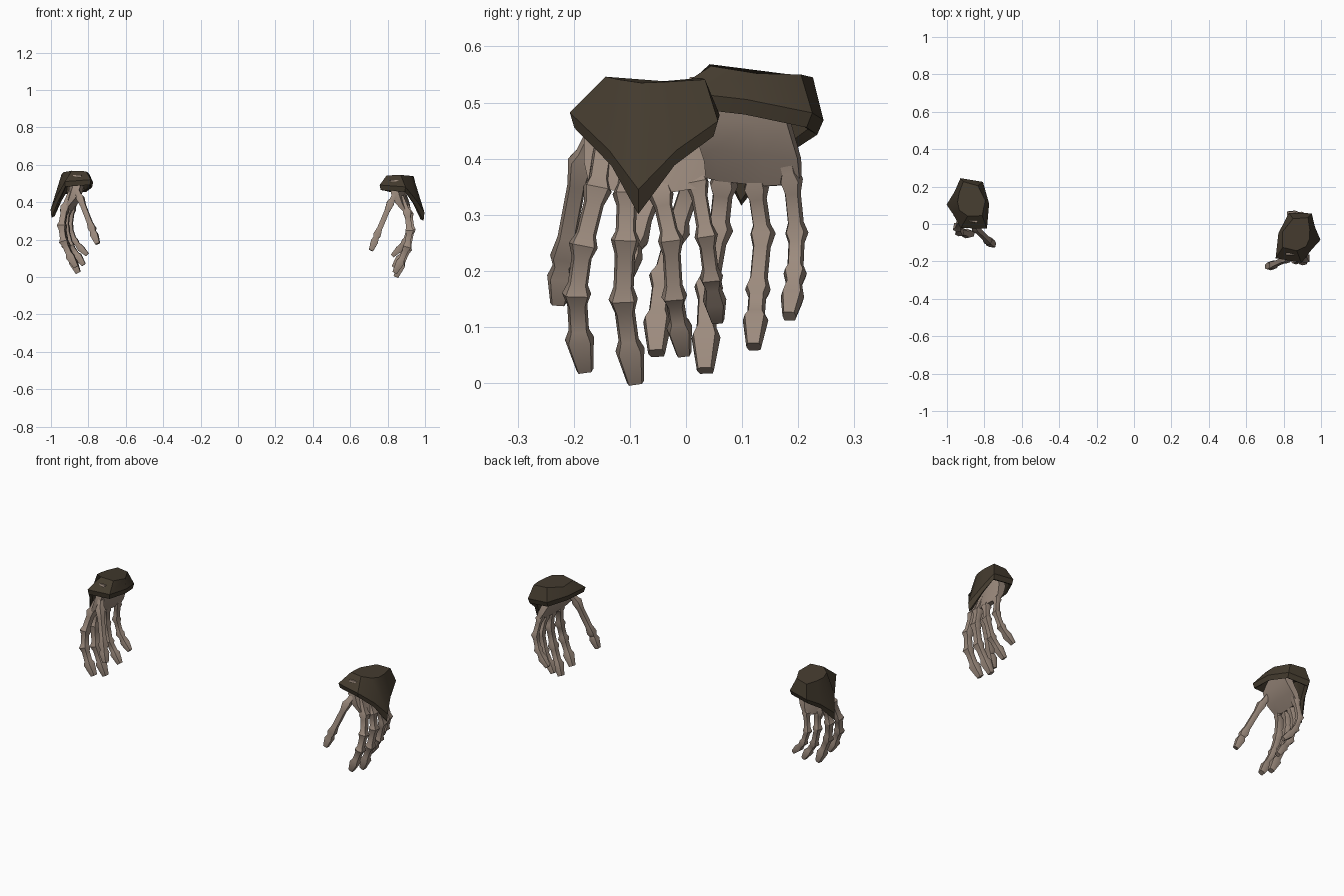
import bpy, bmesh, math
from mathutils import Vector, Matrix

if "Cube" in bpy.data.objects:
    bpy.data.objects.remove(bpy.data.objects["Cube"])


def material(name, rgb):
    m = bpy.data.materials.new(name)
    m.use_nodes = True
    m.diffuse_color = (*rgb, 1)
    m.node_tree.nodes["Principled BSDF"].inputs["Base Color"].default_value = (*rgb, 1)
    return m


BONE = material("dull_bone", (0.33, 0.255, 0.205))
LEATHER = material("dark_leather", (0.058, 0.044, 0.028))

# The right hand is the mirrored left hand, turned and shifted slightly
pivot = Vector((-0.9, -0.08, 0.45))
turn = Matrix.Rotation(-0.1, 4, 'X') @ Matrix.Rotation(-0.2, 4, 'Z')
mirrored = (Matrix.Translation(pivot + Vector((-0.006, 0.18, 0.016))) @ turn
            @ Matrix.Translation(-pivot) @ Matrix.Scale(-1, 4, (1, 0, 0)))
SIDES = {"left": Matrix.Identity(4), "right": mirrored}


def loft(part, rings, mat, angle):
    """Skin a list of equal rings, close both ends, and place it on both hands."""
    for side, place in SIDES.items():
        bm = bmesh.new()
        loops = [[bm.verts.new(place @ Vector(p)) for p in ring] for ring in rings]
        n = len(loops[0])
        for a, b in zip(loops, loops[1:]):
            for i in range(n):
                j = (i + 1) % n
                bm.faces.new((a[i], a[j], b[j], b[i]))
        bm.faces.new(loops[0])
        bm.faces.new(loops[-1])
        bmesh.ops.recalc_face_normals(bm, faces=bm.faces)
        mesh = bpy.data.meshes.new(side + "_" + part)
        bm.to_mesh(mesh)
        bm.free()
        mesh.materials.append(mat)
        ob = bpy.data.objects.new(side + "_" + part, mesh)
        bpy.context.collection.objects.link(ob)
        bpy.ops.object.select_all(action='DESELECT')
        bpy.context.view_layer.objects.active = ob
        ob.select_set(True)
        bpy.ops.object.shade_smooth_by_angle(angle=math.radians(angle))


def digit(part, joints, bone, knob):
    """Bony finger: thin shafts between knobbly joints, with a tapered tip."""
    pts = [Vector(j) for j in joints]
    path = [(pts[0], bone)]
    last = len(pts) - 1
    for i in range(1, last + 1):
        a, b = pts[i - 1], pts[i]
        if i < last:
            spots = (0.25, 0.8) if (b - a).length > 0.06 else (0.45,)
            path += [(a.lerp(b, t), bone) for t in spots]
            path.append((b, knob))
        else:
            path.append((b, bone * 0.85))
    rings = []
    for k, (p, r) in enumerate(path):
        along = (path[min(k + 1, len(path) - 1)][0] - path[max(k - 1, 0)][0]).normalized()
        deep = along.cross(Vector((0, 1, 0))).normalized()
        wide = deep.cross(along)
        outline = ((1, 0), (0.75, 0.85), (-0.75, 0.85), (-1, 0), (-0.75, -0.85), (0.75, -0.85))
        rings.append([p + wide * r * u + deep * r * v for u, v in outline])
    loft(part, rings, BONE, 40)


# Fingers and thumb, listed from root to tip
digit("index_finger", [(.87, -.145, .43), (.905, -.158, .345), (.917, -.183, .245),
                       (.903, -.195, .16), (.868, -.19, .08), (.838, -.18, .024)], .018, .026)
digit("middle_finger", [(.883, -.1, .43), (.917, -.105, .335), (.928, -.108, .255),
                        (.908, -.112, .15), (.87, -.1, .06), (.845, -.09, .002)], .018, .026)
digit("ring_finger", [(.883, -.05, .43), (.914, -.045, .335), (.926, -.027, .255),
                      (.9, -.021, .155), (.863, -.012, .1), (.832, -.004, .053)], .016, .023)
digit("little_finger", [(.868, 0, .43), (.9, .02, .355), (.917, .036, .262),
                        (.893, .045, .19), (.86, .051, .148), (.825, .056, .113)], .0145, .021)
digit("thumb", [(.85, -.155, .46), (.815, -.187, .395), (.743, -.219, .225),
                (.73, -.224, .19), (.711, -.228, .142)], .0165, .0235)

# Cupped palm: height, middle x, half thickness, front y, back y, cup depth, slant
palm = []
for z, x, t, y0, y1, cup, slant in ((.52, .85, .034, -.165, -.01, .008, .006),
                                    (.45, .864, .032, -.182, .015, .014, .012),
                                    (.395, .888, .027, -.182, .033, .016, .013),
                                    (.338, .912, .014, -.172, .037, .014, .006)):
    cols = [-1, -0.4, 0.4, 1]
    row = [(x - cup * c * c + slant * c, (y0 + y1) / 2 + c * (y1 - y0) / 2) for c in cols]
    thin = [0.65, 1, 1, 0.65]
    rise = [0.012 * c * c if z < 0.36 else 0 for c in cols]
    outer = [(px + t * k, py, z + d) for (px, py), k, d in zip(row, thin, rise)]
    inner = [(px - t * k, py, z + d) for (px, py), k, d in zip(row, thin, rise)]
    palm.append(outer + inner[::-1])
loft("palm", palm, BONE, 40)

# Pointed cuff: crown, flared ridge, lower rim and hollow underside
crown = [(.795, -.125, .543), (.87, -.143, .546), (.92, -.12, .541), (.938, -.08, .535),
         (.94, -.03, .537), (.93, .034, .541), (.85, .028, .544), (.795, -.04, .538)]
ridge = [(.757, -.183, .492), (.895, -.207, .482), (.95, -.137, .415), (.997, -.085, .345),
         (.968, -.017, .415), (.95, .057, .467), (.828, .06, .478), (.772, -.05, .49)]
hub = Vector((.865, -.075))


def shrink(ring, s, drop):
    return [(*(hub + (Vector(p[:2]) - hub) * s), p[2] - drop) for p in ring]


rim = shrink(ridge, 0.94, 0.027)
rim[3] = (.992, -.085, .301)
lining = shrink(rim, 0.87, -0.008)
roof = [(x, y, .505) for x, y, z in shrink(crown, 0.9, 0)]
loft("cuff", [crown, ridge, rim, lining, roof], LEATHER, 32)
